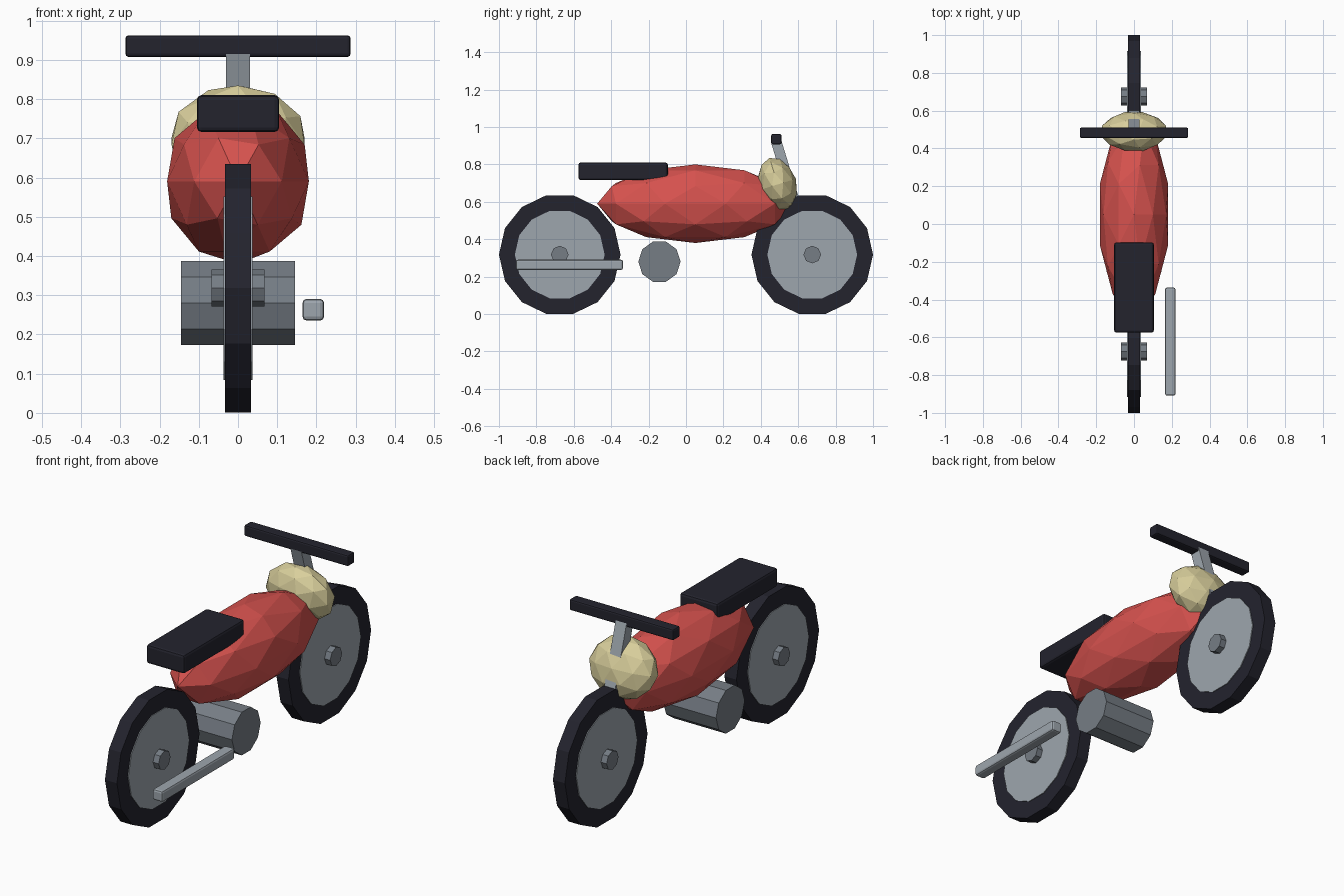
import bpy
from math import radians, pi

if "Cube" in bpy.data.objects:
    bpy.data.objects.remove(bpy.data.objects["Cube"], do_unlink=True)


def material(name, rgb):
    m = bpy.data.materials.new(name)
    m.use_nodes = True
    m.diffuse_color = (*rgb, 1)
    m.node_tree.nodes["Principled BSDF"].inputs["Base Color"].default_value = (*rgb, 1)
    return m


BLACK = material("black rubber", (0.017, 0.017, 0.027))
RED = material("red paint", (0.68, 0.085, 0.077))
CREAM = material("cream", (0.69, 0.62, 0.33))
SILVER = material("light grey metal", (0.34, 0.38, 0.42))
STEEL = material("dark grey metal", (0.18, 0.205, 0.235))


def finish(name, mat):
    ob = bpy.context.object
    ob.name = name
    ob.data.materials.clear()
    ob.data.materials.append(mat)
    return ob


def axle_cylinder(name, mat, y, z, radius, half, sides):
    """Cylinder lying along x, with a corner pointing to +y."""
    bpy.ops.mesh.primitive_cylinder_add(vertices=sides, radius=radius, depth=2 * half,
                                        location=(0, y, z), rotation=(0, pi / 2, 0))
    return finish(name, mat)


def box(name, mat, loc, size, bevel=0.0, tilt=0.0):
    bpy.ops.mesh.primitive_cube_add(size=1, location=loc, rotation=(tilt, 0, 0))
    ob = finish(name, mat)
    ob.scale = size
    bpy.ops.object.transform_apply(location=False, rotation=False, scale=True)
    if bevel:
        mod = ob.modifiers.new("bevel", "BEVEL")
        mod.width = bevel
        mod.segments = 2
    return ob


def faceted_ball(name, mat, loc, scale, tilt=0.0):
    bpy.ops.mesh.primitive_ico_sphere_add(subdivisions=2, radius=1, location=loc,
                                          rotation=(tilt, 0, 0))
    ob = finish(name, mat)
    ob.scale = scale
    return ob


# Wheels: tyre, slightly proud disc, hub
for label, y in (("lamp_end", 0.675), ("seat_end", -0.675)):
    axle_cylinder(label + "_tyre", BLACK, y, 0.318, 0.325, 0.033, 14)
    axle_cylinder(label + "_wheel_disc", SILVER, y, 0.318, 0.24, 0.037, 14)
    axle_cylinder(label + "_hub", STEEL, y, 0.318, 0.047, 0.068, 8)

# Body, engine and exhaust
faceted_ball("fuel_tank_body", RED, (0, 0.05, 0.59), (0.19, 0.525, 0.21))
axle_cylinder("engine", STEEL, -0.142, 0.28, 0.113, 0.145, 10)
box("exhaust_pipe", SILVER, (0.192, -0.623, 0.263), (0.055, 0.572, 0.055), 0.01)

# Seat
box("seat", BLACK, (0, -0.336, 0.763), (0.21, 0.478, 0.094), 0.012)

# Steering: lamp, stem and handlebar share one tilt
TILT = radians(17)
faceted_ball("headlamp", CREAM, (0, 0.49, 0.693), (0.178, 0.102, 0.148), TILT)
box("steering_stem", SILVER, (0, 0.532, 0.76), (0.06, 0.056, 0.34), 0, TILT)
box("handlebar", BLACK, (0, 0.483, 0.935), (0.574, 0.055, 0.055), 0.008)
